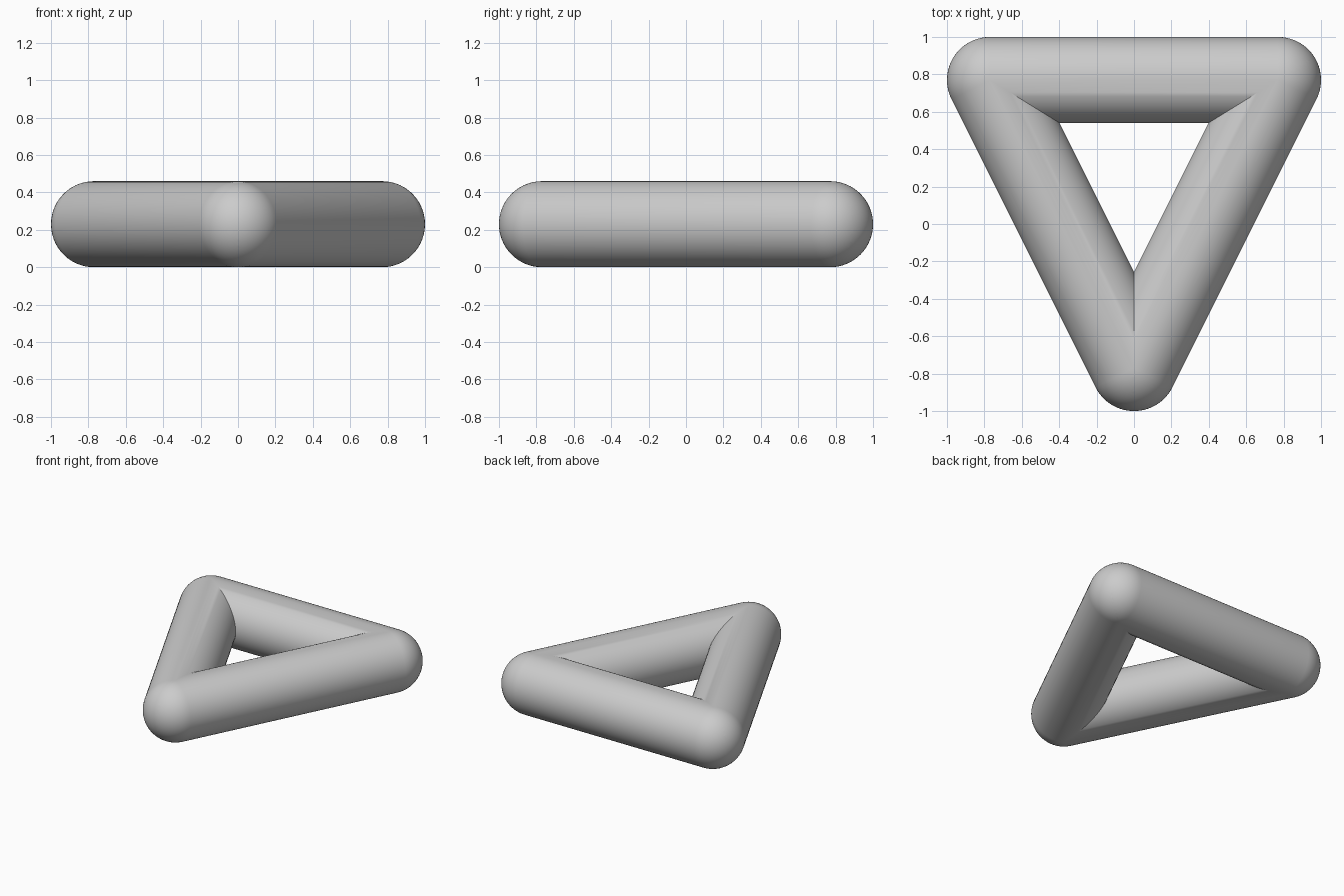
import bpy, bmesh
from math import sin, cos, pi, atan2
from mathutils import Vector, Matrix

if "Cube" in bpy.data.objects:
    bpy.data.objects.remove(bpy.data.objects["Cube"])

R = 0.23          # tube radius
C = 1 - R         # corner offset
ARC = 16          # steps per quarter-circle cap
CORNERS = [Vector((-C, C, R)), Vector((0, -C, R)), Vector((C, C, R))]

# incenter: every mitre plane passes through a corner and this point
sides = [(CORNERS[(i + 1) % 3] - CORNERS[(i + 2) % 3]).length for i in range(3)]
INCENTER = sum((c * s for c, s in zip(CORNERS, sides)), Vector()) / sum(sides)


def rounded_bar(a, b):
    """Round-ended bar from corner a to b, trimmed on both mitre planes."""
    bm = bmesh.new()
    length = (b - a).length
    t = [i * pi / 2 / ARC for i in range(ARC + 1)]
    profile = [(-R * cos(k), R * sin(k)) for k in t]
    profile += [(length + R * sin(k), R * cos(k)) for k in t]
    verts = [bm.verts.new((x, y, 0)) for x, y in profile]
    edges = [bm.edges.new(p) for p in zip(verts, verts[1:])]
    bmesh.ops.spin(bm, geom=verts + edges, cent=(0, 0, 0), axis=(1, 0, 0),
                   angle=2 * pi, steps=64, use_merge=False)
    bmesh.ops.remove_doubles(bm, verts=bm.verts, dist=1e-5)
    d = b - a
    bm.transform(Matrix.Translation(a) @ Matrix.Rotation(atan2(d.y, d.x), 4, 'Z'))
    for corner, other in ((a, b), (b, a)):
        n = (INCENTER - corner).cross(Vector((0, 0, 1))).normalized()
        if n.dot(other - corner) > 0:
            n = -n
        bmesh.ops.bisect_plane(bm, geom=bm.verts[:] + bm.edges[:] + bm.faces[:],
                               plane_co=corner, plane_no=n, dist=1e-6, clear_outer=True)
    mesh = bpy.data.meshes.new("bar")
    bm.to_mesh(mesh)
    bm.free()
    return mesh


# three mitred bars welded into one closed ring
ring = bmesh.new()
for i in range(3):
    bar = rounded_bar(CORNERS[i], CORNERS[(i + 1) % 3])
    ring.from_mesh(bar)
    bpy.data.meshes.remove(bar)
bmesh.ops.remove_doubles(ring, verts=ring.verts, dist=1e-4)
bmesh.ops.recalc_face_normals(ring, faces=ring.faces)
mesh = bpy.data.meshes.new("triangle_ring")
ring.to_mesh(mesh)
ring.free()

obj = bpy.data.objects.new("triangle_ring", mesh)
bpy.context.collection.objects.link(obj)
bpy.context.view_layer.objects.active = obj
obj.select_set(True)
bpy.ops.object.shade_smooth_by_angle(angle=pi / 6)
